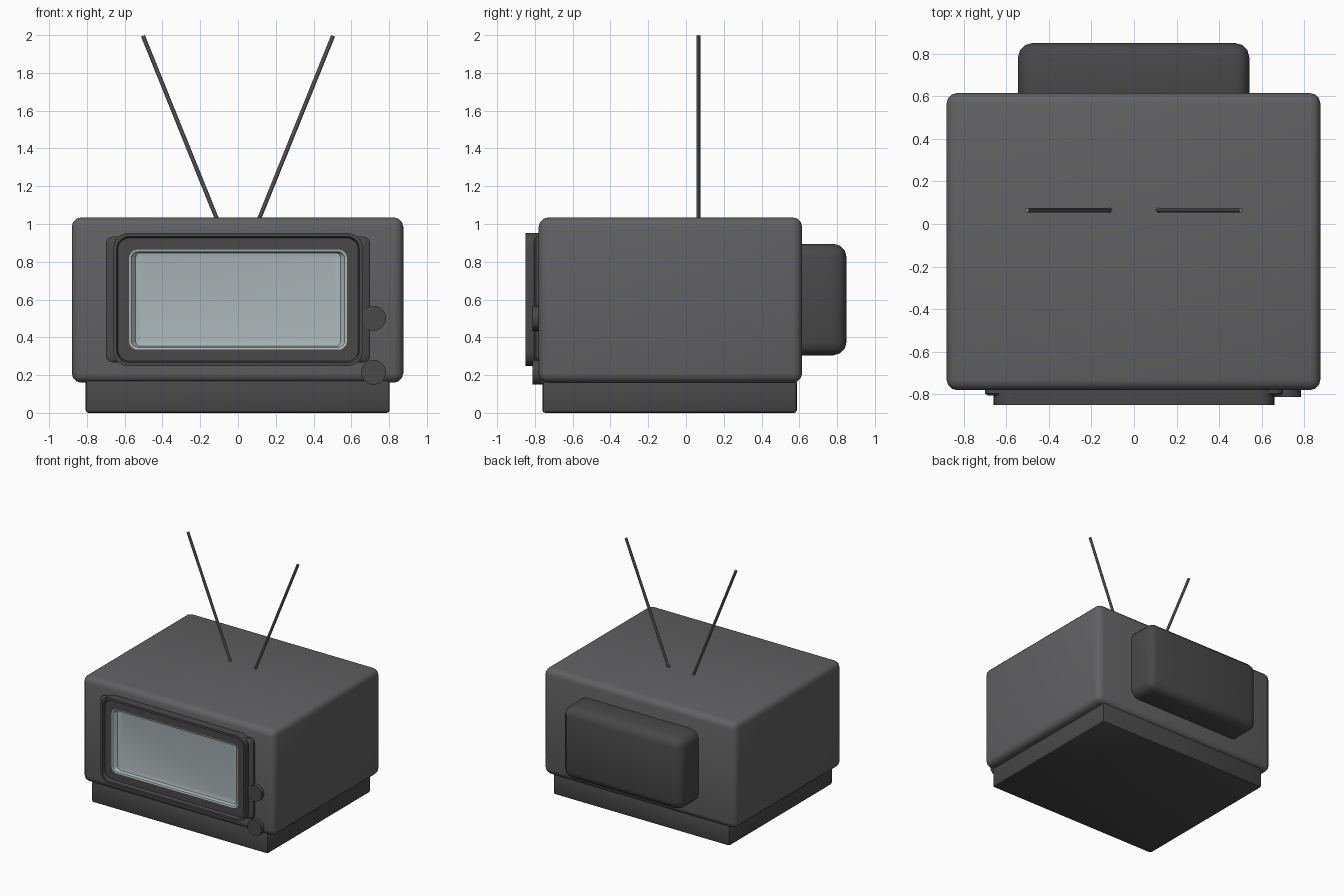
import bpy, bmesh, math
from mathutils import Vector

if "Cube" in bpy.data.objects:
    bpy.data.objects.remove(bpy.data.objects["Cube"])


def material(name, rgb):
    m = bpy.data.materials.new(name)
    m.diffuse_color = (*rgb, 1)
    m.use_nodes = True
    m.node_tree.nodes["Principled BSDF"].inputs["Base Color"].default_value = m.diffuse_color
    return m


CASE = material("case_grey", (0.12, 0.12, 0.125))
DARK = material("dark_grey", (0.065, 0.065, 0.068))
GLASS = material("screen_grey", (0.42, 0.48, 0.49))
METAL = material("metal_grey", (0.2, 0.2, 0.2))


def finish(bm, name, mat, angle=35):
    bmesh.ops.recalc_face_normals(bm, faces=bm.faces)
    me = bpy.data.meshes.new(name)
    bm.to_mesh(me)
    bm.free()
    ob = bpy.data.objects.new(name, me)
    bpy.context.collection.objects.link(ob)
    me.materials.append(mat)
    bpy.ops.object.select_all(action='DESELECT')
    ob.select_set(True)
    bpy.context.view_layer.objects.active = ob
    bpy.ops.object.shade_smooth_by_angle(angle=math.radians(angle))
    return ob


def box(name, lo, hi, bevel, mat, segments=3):
    bm = bmesh.new()
    bmesh.ops.create_cube(bm, size=1)
    lo, hi = Vector(lo), Vector(hi)
    for v in bm.verts:
        v.co = (lo + hi) / 2 + v.co * (hi - lo)
    bmesh.ops.bevel(bm, geom=bm.edges[:], offset=bevel, segments=segments,
                    profile=0.5, affect='EDGES')
    return finish(bm, name, mat)


def rounded_loft(name, rings, mat, cap_end=False, cz=0.6):
    """Skin rounded rectangles given as (half width, half height, radius, y)."""
    bm = bmesh.new()
    loops = []
    for w, h, r, y in rings:
        loop = []
        for q, (sx, sz) in enumerate([(1, 1), (-1, 1), (-1, -1), (1, -1)]):
            for i in range(6):
                a = math.pi / 2 * (q + i / 5)
                loop.append(bm.verts.new((sx * (w - r) + r * math.cos(a), y,
                                          cz + sz * (h - r) + r * math.sin(a))))
        loops.append(loop)
    for a, b in zip(loops, loops[1:]):
        for i in range(len(a)):
            j = (i + 1) % len(a)
            bm.faces.new((a[i], a[j], b[j], b[i]))
    if cap_end:
        bm.faces.new(loops[-1])
    return finish(bm, name, mat)


def rod(name, start, end, radius, sides, mat):
    bm = bmesh.new()
    start, end = Vector(start), Vector(end)
    d = end - start
    bmesh.ops.create_cone(bm, cap_ends=True, segments=sides, radius1=radius,
                          radius2=radius, depth=d.length)
    rot = d.to_track_quat('Z', 'Y')
    for v in bm.verts:
        v.co = rot @ v.co + (start + end) / 2
    return finish(bm, name, mat)


# Cabinet, plinth and rear tube housing
box("cabinet", (-0.88, -0.78, 0.16), (0.875, 0.615, 1.035), 0.05, CASE)
box("base", (-0.807, -0.76, 0.0), (0.803, 0.587, 0.175), 0.015, DARK, 2)
box("rear_housing", (-0.545, 0.5, 0.305), (0.542, 0.85, 0.895), 0.07, DARK)

# Thin plate behind the bezel
rounded_loft("backing_plate", [(0.70, 0.333, 0.04, -0.77), (0.70, 0.333, 0.04, -0.795),
                               (0.685, 0.32, 0.03, -0.805), (0.6, 0.28, 0.03, -0.805)], DARK)

# Raised bezel with a thin lip around a recessed face
rounded_loft("screen_bezel", [(0.66, 0.352, 0.08, -0.78), (0.66, 0.352, 0.08, -0.85),
                              (0.642, 0.334, 0.065, -0.85), (0.636, 0.326, 0.06, -0.825),
                              (0.577, 0.265, 0.045, -0.825)], DARK)

# Screen with sloping rim
rounded_loft("screen", [(0.577, 0.265, 0.045, -0.825), (0.565, 0.253, 0.035, -0.822),
                        (0.542, 0.247, 0.025, -0.795), (0.52, 0.228, 0.02, -0.79)],
             GLASS, cap_end=True)

# Control knobs
for name, z in (("upper_knob", 0.5), ("lower_knob", 0.215)):
    rod(name, (0.718, -0.76, z), (0.718, -0.812, z), 0.066, 20, DARK)

# Antennas
for name, s in (("left_antenna", -1), ("right_antenna", 1)):
    rod(name, (s * 0.109, 0.065, 1.02), (s * 0.503, 0.065, 1.996), 0.011, 10, METAL)
